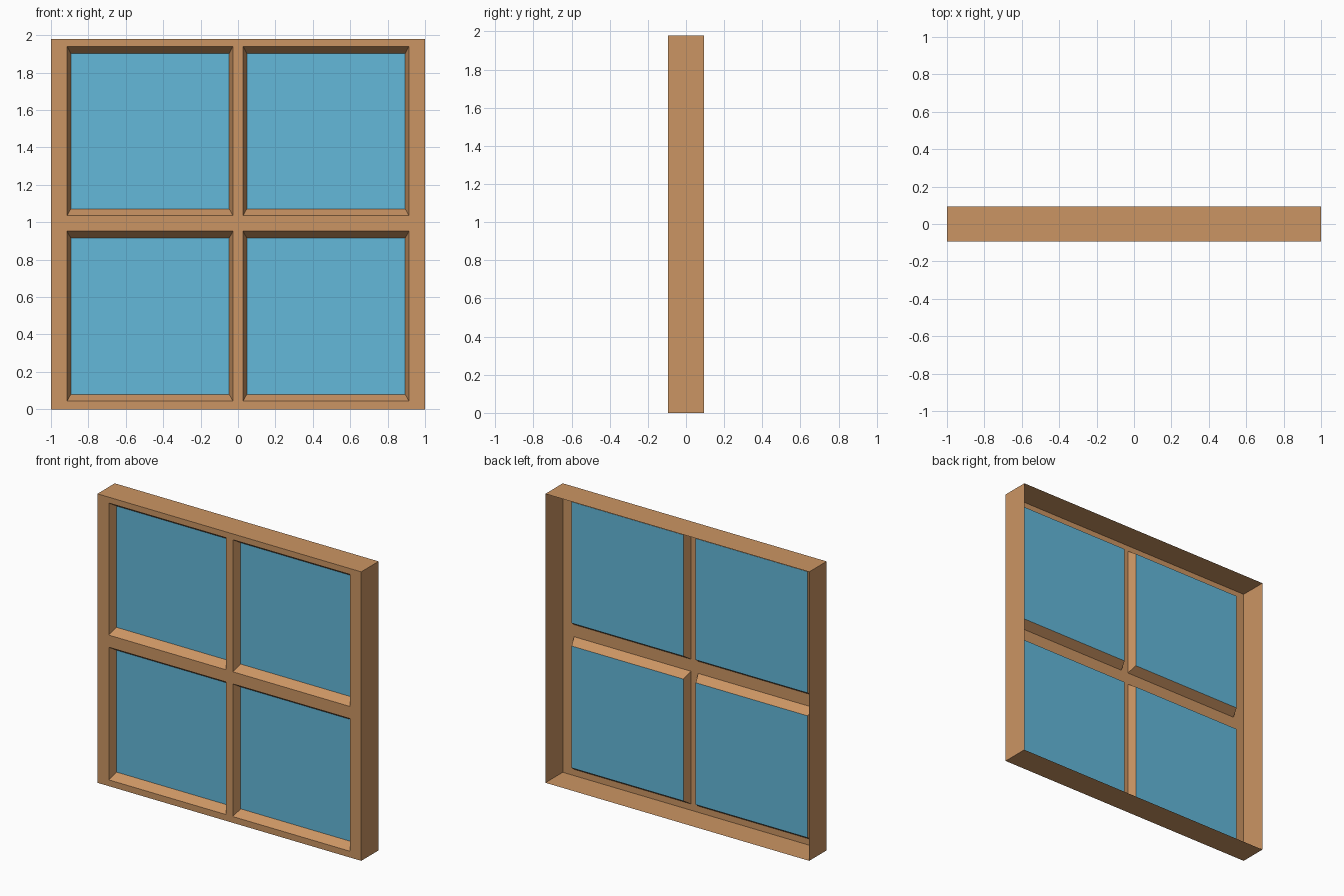
import bpy, bmesh

if "Cube" in bpy.data.objects:
    bpy.data.objects.remove(bpy.data.objects["Cube"])


def make_material(name, color):
    mat = bpy.data.materials.new(name)
    mat.use_nodes = True
    mat.diffuse_color = color
    mat.node_tree.nodes["Principled BSDF"].inputs["Base Color"].default_value = color
    return mat


wood = make_material("warm wood", (0.60, 0.30, 0.125, 1))
glass = make_material("blue glass", (0.125, 0.48, 0.70, 1))

HALF_DEPTH = 0.094
GLASS_Y = -HALF_DEPTH + 0.056
HEIGHT = 1.98

# Front openings and the smaller pane edges at the bottom of each recess
rim_x = [(-0.914, -0.027), (0.027, 0.914)]
rim_z = [(0.043, 0.952), (1.035, 1.94)]
TAPER_X, TAPER_Z = 0.02, 0.037


def rectangle(x, z, y):
    return [(x[0], y, z[0]), (x[1], y, z[0]), (x[1], y, z[1]), (x[0], y, z[1])]


def add_face(bm, points):
    return bm.faces.new([bm.verts.new(p) for p in points])


def bridge(bm, a, b):
    for i in range(4):
        j = (i + 1) % 4
        add_face(bm, [a[i], a[j], b[j], b[i]])


def make_object(name, bm, mat):
    bmesh.ops.remove_doubles(bm, verts=bm.verts, dist=0.0001)
    mesh = bpy.data.meshes.new(name)
    bm.to_mesh(mesh)
    bm.free()
    mesh.materials.append(mat)
    obj = bpy.data.objects.new(name, mesh)
    bpy.context.collection.objects.link(obj)


# Window frame: front grid of rails, leaving the openings empty
frame = bmesh.new()
xs = [-1, *rim_x[0], *rim_x[1], 1]
zs = [0, *rim_z[0], *rim_z[1], HEIGHT]
for i in range(len(xs) - 1):
    for k in range(len(zs) - 1):
        if not (i % 2 and k % 2):
            add_face(frame, rectangle(xs[i:i + 2], zs[k:k + 2], -HALF_DEPTH))

# Thin outer walls running to the open back
bridge(frame, rectangle((-1, 1), (0, HEIGHT), HALF_DEPTH),
       rectangle((-1, 1), (0, HEIGHT), -HALF_DEPTH))

# Tapered recess and glass pane for each opening
for x, side in zip(rim_x, ("right", "left")):
    for z, level in zip(rim_z, ("lower", "upper")):
        pane = rectangle((x[0] + TAPER_X, x[1] - TAPER_X),
                         (z[0] + TAPER_Z, z[1] - TAPER_Z), GLASS_Y)
        bridge(frame, rectangle(x, z, -HALF_DEPTH), pane)
        bm = bmesh.new()
        add_face(bm, pane)
        make_object(f"{level}_{side}_pane", bm, glass)

make_object("window_frame", frame, wood)
